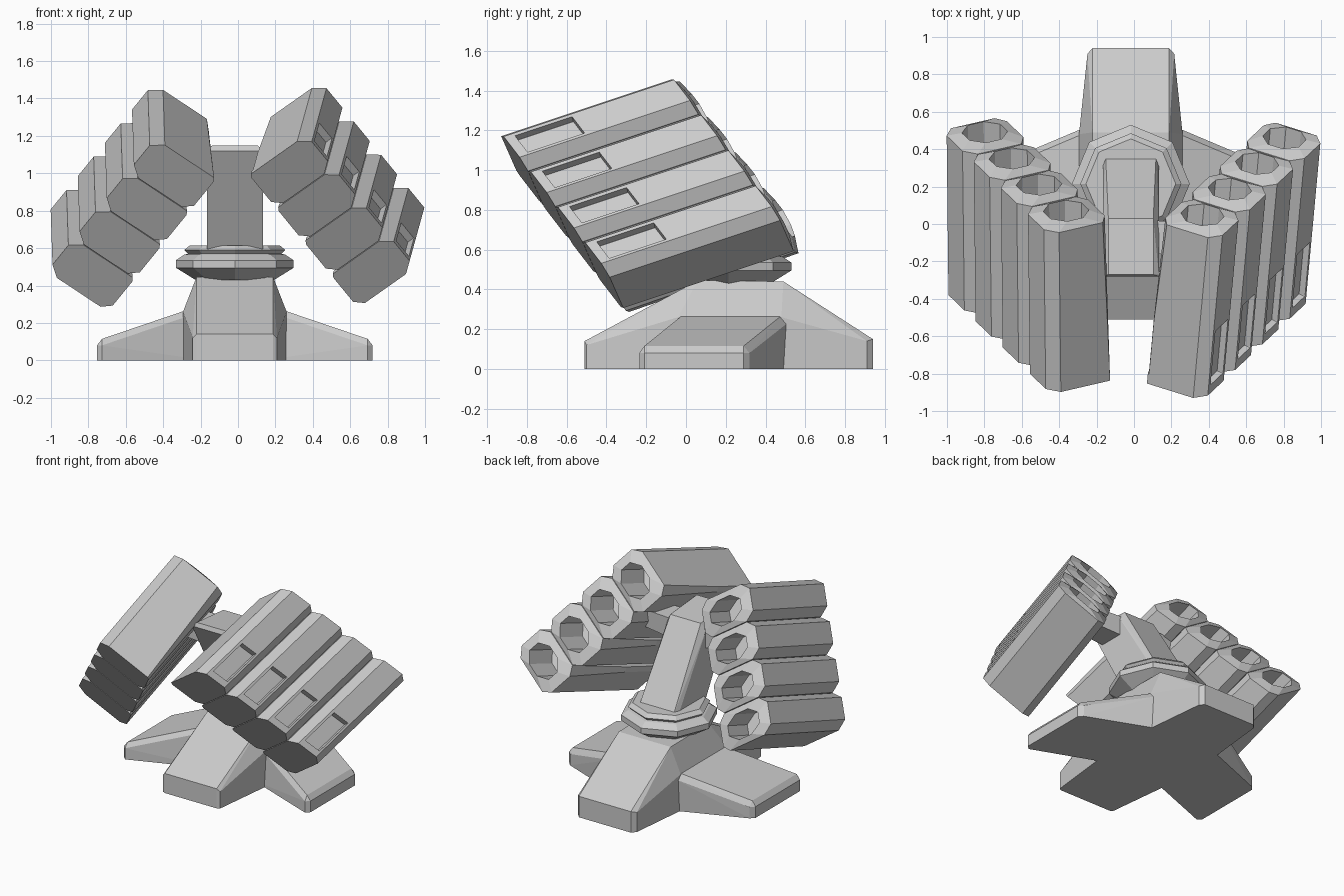
import bpy, bmesh, math
from mathutils import Vector

if "Cube" in bpy.data.objects:
    bpy.data.objects.remove(bpy.data.objects["Cube"])

CX = -0.017  # centre line of base and mast


def finish(bm, name):
    bmesh.ops.recalc_face_normals(bm, faces=bm.faces)
    me = bpy.data.meshes.new(name)
    bm.to_mesh(me)
    bm.free()
    ob = bpy.data.objects.new(name, me)
    bpy.context.collection.objects.link(ob)
    return ob


def hull(name, pts):
    bm = bmesh.new()
    for p in pts:
        bm.verts.new(p)
    bmesh.ops.convex_hull(bm, input=bm.verts)
    loose = [v for v in bm.verts if not v.link_faces]
    bmesh.ops.delete(bm, geom=loose, context='VERTS')
    bmesh.ops.dissolve_limit(bm, angle_limit=0.02, verts=bm.verts, edges=bm.edges)
    return finish(bm, name)


def both(pts):
    return [(CX + s * x, y, z) for x, y, z in pts for s in (-1, 1)]


def loft(name, rings):
    bm = bmesh.new()
    loops = [[bm.verts.new(p) for p in r] for r in rings]
    n = len(loops[0])
    for a, b in zip(loops, loops[1:]):
        for i in range(n):
            j = (i + 1) % n
            bm.faces.new((a[i], a[j], b[j], b[i]))
    bm.faces.new(loops[0])
    bm.faces.new(loops[-1])
    return finish(bm, name)


# Base spine running front to back
hull("base_spine", both([
    (0.225, -0.50, 0), (0.225, -0.50, 0.12), (0.205, -0.51, 0.0), (0.205, -0.51, 0.14),
    (0.277, -0.04, 0), (0.277, -0.04, 0.26), (0.277, 0.48, 0), (0.277, 0.48, 0.26),
    (0.205, 0.06, 0.445), (0.205, 0.49, 0.44),
    (0.232, 0.91, 0), (0.232, 0.91, 0.14), (0.205, 0.94, 0), (0.205, 0.94, 0.15)]))

# Forward-swept side legs
for side, s in (("left", -1), ("right", 1)):
    pts = [(0.15, -0.02, 0), (0.15, 0.54, 0), (0.26, -0.04, 0.23), (0.26, 0.51, 0.23),
           (0.26, -0.02, 0.268), (0.26, 0.48, 0.268), (0.15, 0.0, 0.27), (0.15, 0.48, 0.27),
           (0.71, -0.235, 0), (0.71, -0.235, 0.08), (0.737, -0.21, 0), (0.737, -0.21, 0.08),
           (0.71, -0.21, 0.115), (0.71, 0.29, 0.115),
           (0.737, 0.29, 0), (0.737, 0.29, 0.08), (0.71, 0.32, 0), (0.71, 0.32, 0.08)]
    hull(side + "_leg", [(CX + s * x, y, z) for x, y, z in pts])

# Octagonal swivel collar
profile = [(0.21, 0.43), (0.315, 0.495), (0.315, 0.535), (0.27, 0.565),
           (0.25, 0.57), (0.27, 0.59), (0.24, 0.615)]
loft("swivel_collar", [[(CX + r * math.cos(k * math.pi / 4), 0.215 + r * math.sin(k * math.pi / 4), z)
                        for k in range(8)] for r, z in profile])

# Forward-leaning mast with chamfered back edges
hull("mast", both([
    (0.15, 0.33, 0.58), (0.135, 0.37, 0.58), (0.15, 0.02, 0.58),
    (0.15, 0.01, 1.08), (0.12, 0.03, 1.125), (0.15, -0.27, 1.125),
    (0.12, -0.27, 1.15), (0.15, -0.28, 1.12)]))

# Cross arm joining mast and launch banks
hull("cross_arm", both([(0.12, y, z) for y in (-0.16, 0.02) for z in (0.95, 1.09)]
                       + [(0.36, y, z) for y in (-0.16, 0.0) for z in (0.97, 1.09)]))


# Tube cross-section: chamfered box in (width, step) units;
# cu, cv size the inner top chamfer, d sinks a panel in the outer face
def section(cu, cv, d=0.0):
    g = 0.985
    return [(0, 0.2), (0.16, 0), (1 - cu, 0), (1, cv), (1, g - 0.18), (0.88, g), (0.16, g),
            (0, g - 0.2), (0, 0.73), (d, 0.72), (d, 0.28), (0, 0.27)]


# Octagonal bore, with extra points so it matches the section's point count
BORE = []
for k in range(8):
    t = math.radians(202.5 + 45 * k)
    BORE.append((0.5 + 0.34 * math.cos(t), 0.5 + 0.36 * math.sin(t)))
for k in range(4):
    f = (k + 1) / 5
    BORE.append(tuple(a + (b - a) * f for a, b in zip(BORE[7], BORE[0])))

FRONT, REAR = section(0.03, 0.08), section(0.12, 0.2)


# Launch banks: four stacked tubes on a skewed frame (corner, width, step, axis)
def bank(side, A, U, V, W, notched):
    A, U, V, W = map(Vector, (A, U, V, W))
    rings = [(FRONT, 0)]
    if notched:
        sunk = section(0.05, 0.11, 0.1)
        rings += [(FRONT, 0.055), (sunk, 0.06), (sunk, 0.38), (section(0.05, 0.11), 0.385)]
    rings += [(REAR, 0.985), (BORE, 1.01), (BORE, 0.75)]
    for i in range(4):
        loft(f"{side}_tube_{i + 1}",
             [[A + U * u + V * (i + v) + W * w for u, v in sec] for sec, w in rings])


bank("left", (-0.443, -0.91, 1.185), (0.325, 0.075, -0.215),
     (-0.145, 0.14, -0.178), (-0.01, 0.865, 0.30), False)
bank("right", (0.365, -0.945, 1.205), (-0.305, 0.095, -0.215),
     (0.146, 0.137, -0.178), (0.08, 0.87, 0.29), True)
